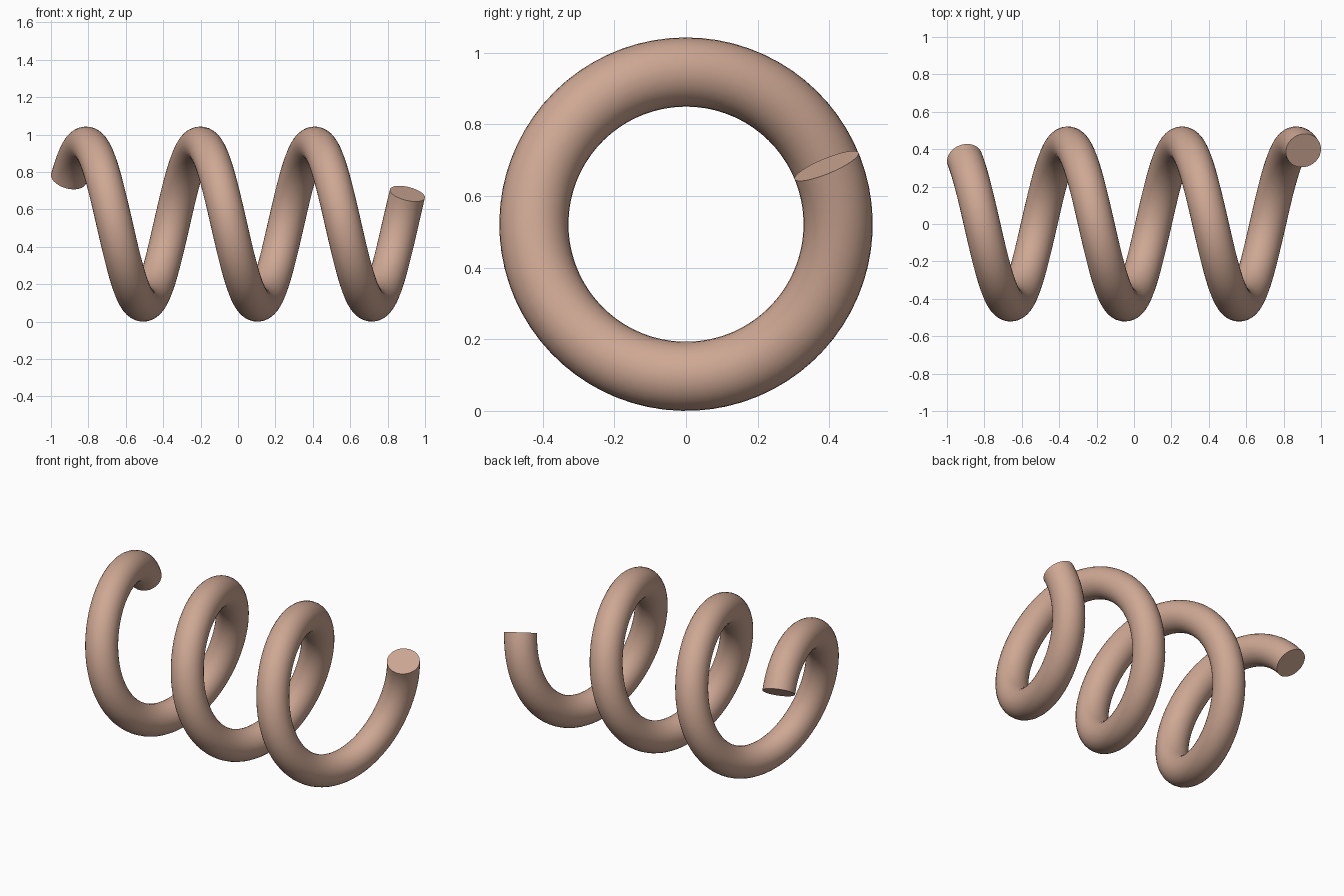
import bpy
import bmesh
import math
from mathutils import Vector

cube = bpy.data.objects.get("Cube")
if cube:
    bpy.data.objects.remove(cube, do_unlink=True)

COIL_R, TUBE_R = 0.425, 0.0965          # coil radius and wire radius
START, END = 35.0, 1080.0 + 22.5        # wire angle at each end, degrees
PITCH = 0.611                           # advance along x per turn
STEPS, SIDES = 216, 32

# Material
mat = bpy.data.materials.new("clay pink")
color = (0.62, 0.39, 0.295, 1.0)
mat.diffuse_color = color
mat.use_nodes = True
bsdf = mat.node_tree.nodes["Principled BSDF"]
bsdf.inputs["Base Color"].default_value = color
bsdf.inputs["Roughness"].default_value = 0.6


def wire_ring(bm, angle, x):
    """One circular cross-section, perpendicular to the helix."""
    out = Vector((0, math.cos(angle), math.sin(angle)))
    along = Vector((PITCH / math.tau,
                    -COIL_R * math.sin(angle),
                    COIL_R * math.cos(angle))).normalized()
    side = along.cross(out)
    centre = Vector((x, 0, COIL_R + TUBE_R)) + out * COIL_R
    ring = []
    for k in range(SIDES):
        a = math.tau * k / SIDES
        ring.append(bm.verts.new(
            centre + TUBE_R * (math.cos(a) * out + math.sin(a) * side)))
    return ring


# Spring: sweep the wire along a helix lying on the x axis
bm = bmesh.new()
length = PITCH * (END - START) / 360
rings = []
for i in range(STEPS + 1):
    t = i / STEPS
    rings.append(wire_ring(bm, math.radians(START + (END - START) * t),
                           length * (t - 0.5)))
for a, b in zip(rings, rings[1:]):
    for k in range(SIDES):
        n = (k + 1) % SIDES
        bm.faces.new((a[k], a[n], b[n], b[k]))

# Flat end caps
bm.faces.new(rings[0])
bm.faces.new(rings[-1])
bmesh.ops.recalc_face_normals(bm, faces=bm.faces)

mesh = bpy.data.meshes.new("coil_spring")
bm.to_mesh(mesh)
bm.free()
mesh.materials.append(mat)
spring = bpy.data.objects.new("coil_spring", mesh)
bpy.context.collection.objects.link(spring)

# Smooth wire with crisp cap edges
bpy.ops.object.select_all(action="DESELECT")
spring.select_set(True)
bpy.context.view_layer.objects.active = spring
bpy.ops.object.shade_smooth_by_angle(angle=math.radians(40))
